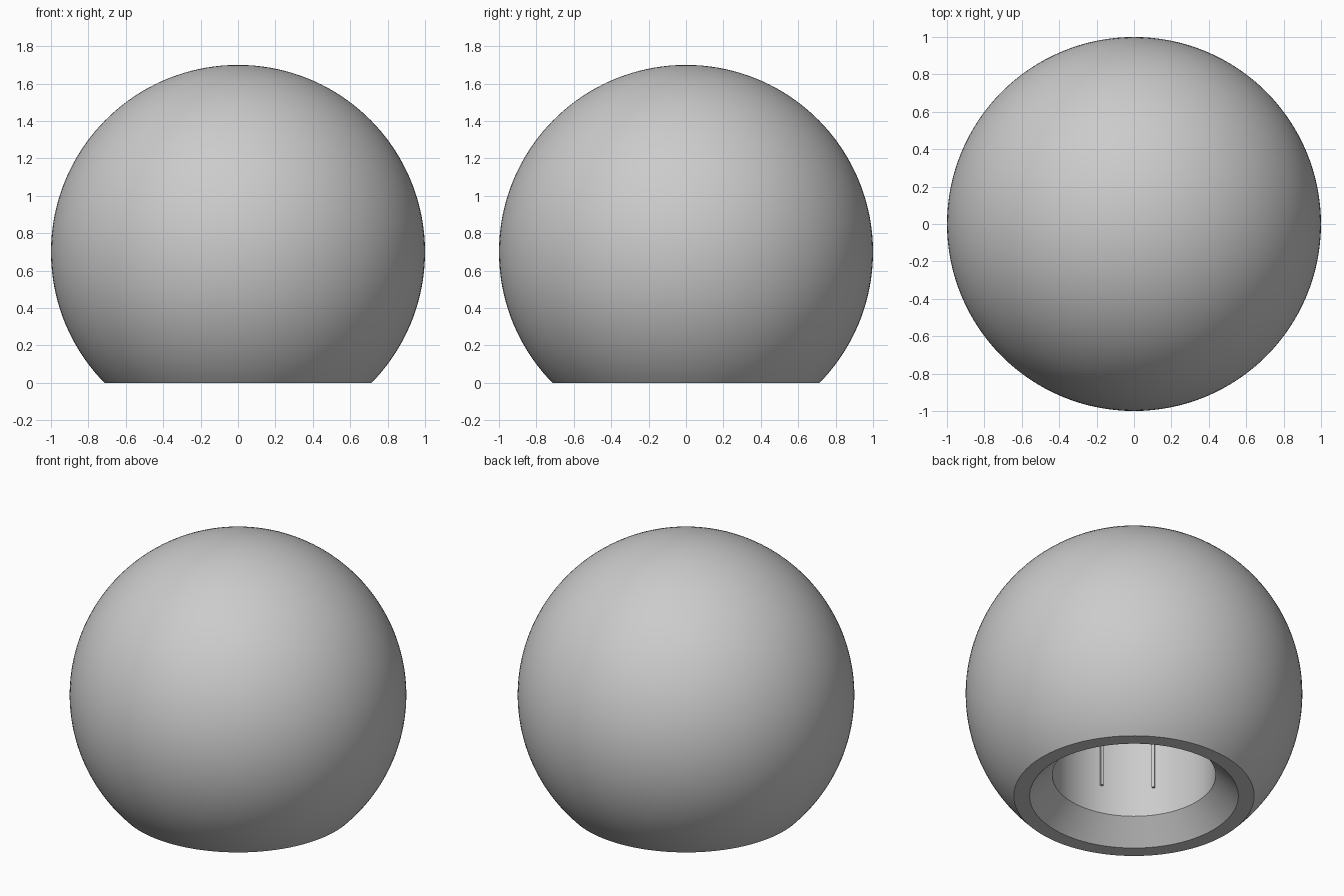
import bpy, bmesh, math
from mathutils import Matrix, Vector

if "Cube" in bpy.data.objects:
    bpy.data.objects.remove(bpy.data.objects["Cube"])

RADIUS, CENTRE_Z = 1.0, 0.7
MOUTH_R, BORE_R = 0.62, 0.485
CHAMFER_Z, BORE_TOP = 0.14, 0.9

grey = bpy.data.materials.new("light grey")
grey.use_nodes = True
colour = (0.6, 0.6, 0.6, 1)
grey.diffuse_color = colour
grey.node_tree.nodes["Principled BSDF"].inputs["Base Color"].default_value = colour


def finish(name, bm, smooth=True):
    mesh = bpy.data.meshes.new(name)
    bm.to_mesh(mesh)
    bm.free()
    mesh.materials.append(grey)
    obj = bpy.data.objects.new(name, mesh)
    bpy.context.collection.objects.link(obj)
    bpy.ops.object.select_all(action="DESELECT")
    obj.select_set(True)
    bpy.context.view_layer.objects.active = obj
    if smooth:
        bpy.ops.object.shade_smooth_by_angle(angle=math.radians(25))
    return obj


def lathe(name, profile, steps=128):
    """Spin a closed (radius, height) profile around the z axis."""
    bm = bmesh.new()
    verts = [bm.verts.new((r, 0, z)) for r, z in profile]
    edges = [bm.edges.new(pair) for pair in zip(verts, verts[1:])]
    bmesh.ops.spin(bm, geom=verts + edges, axis=(0, 0, 1), cent=(0, 0, 0),
                   angle=math.tau, steps=steps, use_duplicate=False)
    bmesh.ops.remove_doubles(bm, verts=bm.verts, dist=1e-5)
    bmesh.ops.recalc_face_normals(bm, faces=bm.faces)
    return finish(name, bm)


# Globe: truncated ball, flat rim, chamfered mouth and straight bore
start = -math.asin(CENTRE_Z / RADIUS)
rows = 56
ball = []
for i in range(rows + 1):
    a = start + (math.pi / 2 - start) * i / rows
    ball.append((RADIUS * math.cos(a), CENTRE_Z + RADIUS * math.sin(a)))
ball[0] = (ball[0][0], 0)
ball[-1] = (0, CENTRE_Z + RADIUS)
inside = [(0, BORE_TOP), (BORE_R, BORE_TOP), (BORE_R, CHAMFER_Z), (MOUTH_R, 0)]
lathe("globe_shell", inside + ball)

# Two thin upright ribs on the bore wall
for side, degrees in (("left", 253.5), ("right", 216)):
    bottom = 0.326
    height = BORE_TOP - bottom
    bm = bmesh.new()
    bmesh.ops.create_cube(bm, size=1)
    bmesh.ops.scale(bm, vec=Vector((0.02, 0.018, height)), verts=bm.verts)
    bmesh.ops.translate(bm, vec=(BORE_R - 0.005, 0, bottom + height / 2), verts=bm.verts)
    bmesh.ops.rotate(bm, cent=(0, 0, 0), verts=bm.verts,
                     matrix=Matrix.Rotation(math.radians(degrees), 3, "Z"))
    finish("bore_rib_" + side, bm, smooth=False)
